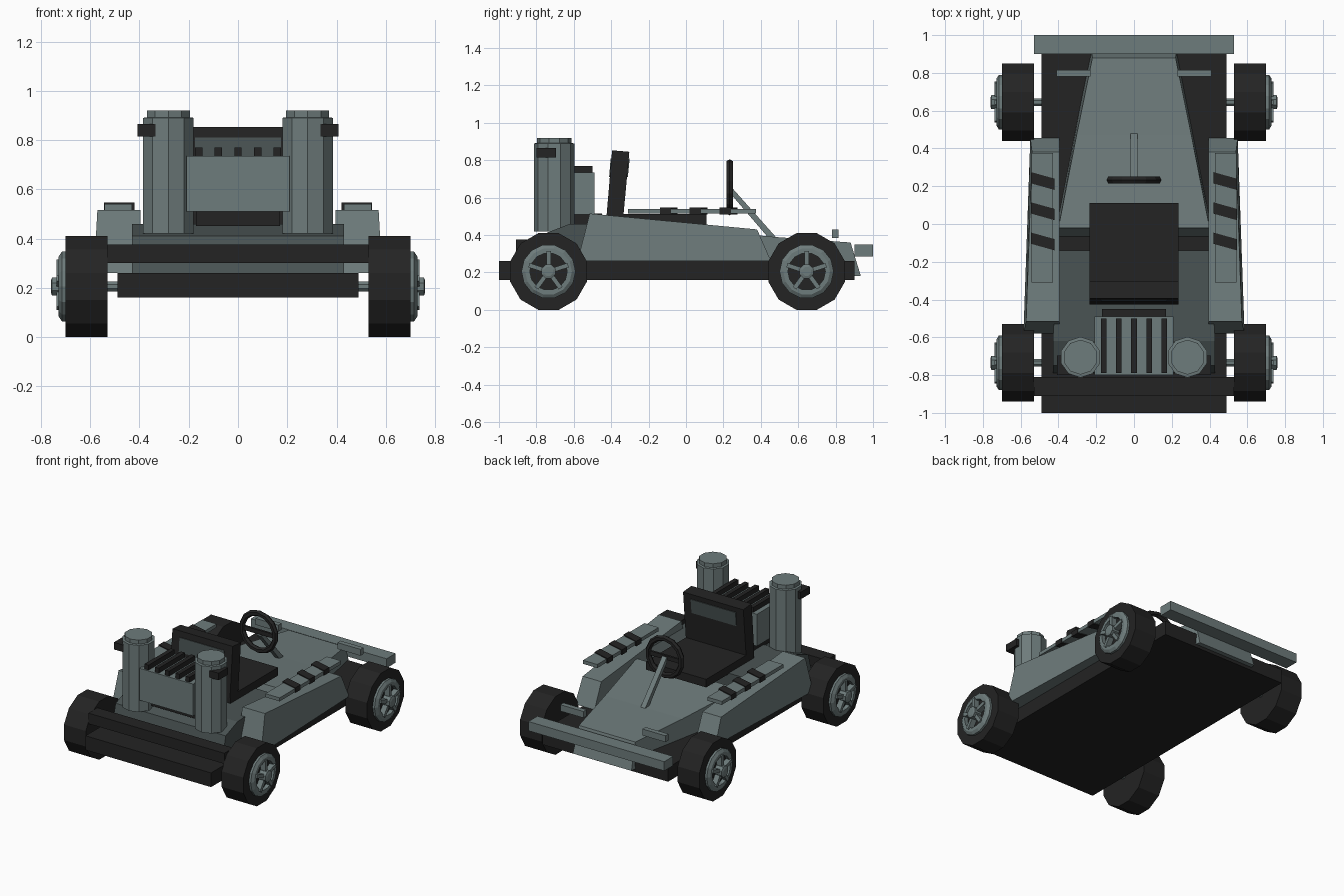
import bpy, bmesh, math
from mathutils import Matrix, Vector

if "Cube" in bpy.data.objects:
    bpy.data.objects.remove(bpy.data.objects["Cube"])


def material(name, rgb):
    m = bpy.data.materials.new(name)
    m.diffuse_color = (*rgb, 1)
    m.use_nodes = True
    m.node_tree.nodes["Principled BSDF"].inputs["Base Color"].default_value = m.diffuse_color
    return m


GREY = material("body grey", (0.155, 0.20, 0.20))
MID = material("dark grey", (0.068, 0.087, 0.087))
BLACK = material("black", (0.017, 0.017, 0.017))


def finish(name, bm, mat):
    bmesh.ops.recalc_face_normals(bm, faces=bm.faces)
    me = bpy.data.meshes.new(name)
    bm.to_mesh(me)
    bm.free()
    me.materials.append(mat)
    ob = bpy.data.objects.new(name, me)
    bpy.context.collection.objects.link(ob)
    return ob


def box(name, x, y, z, mat, rot=None):
    """Box from (min, max) ranges, optionally turned about its own centre."""
    bm = bmesh.new()
    bmesh.ops.create_cube(bm, size=1)
    c = Vector([(a + b) / 2 for a, b in (x, y, z)])
    s = Matrix.Diagonal([b - a for a, b in (x, y, z)] + [1])
    bm.transform(Matrix.Translation(c) @ (rot or Matrix()) @ s)
    return finish(name, bm, mat)


def prism(name, profile, left, right, mat):
    """Side profile (y, z) spanned between x = left(y, z) and x = right(y, z)."""
    bm = bmesh.new()
    a = [bm.verts.new((left(y, z), y, z)) for y, z in profile]
    b = [bm.verts.new((right(y, z), y, z)) for y, z in profile]
    bm.faces.new(a)
    bm.faces.new(b[::-1])
    n = len(a)
    for i in range(n):
        j = (i + 1) % n
        bm.faces.new((a[i], b[i], b[j], a[j]))
    return finish(name, bm, mat)


def lathe(name, profile, n, matrix, mat, closed=False):
    """Turn (radius, height) points about z; open profiles get end caps."""
    bm = bmesh.new()
    rings = []
    for r, h in profile:
        rings.append([bm.verts.new((r * math.cos(t), r * math.sin(t), h))
                      for t in [math.tau * (k + 0.5) / n for k in range(n)]])
    m = len(rings)
    for i in range(m if closed else m - 1):
        a, b = rings[i], rings[(i + 1) % m]
        for k in range(n):
            l = (k + 1) % n
            bm.faces.new((a[k], a[l], b[l], b[k]))
    if not closed:
        bm.faces.new(rings[0])
        bm.faces.new(rings[-1])
    bm.transform(matrix)
    return finish(name, bm, mat)


# Chassis: floor, rear bumper, front wing
box("floor", (-0.49, 0.49), (-1.0, 0.9), (0.16, 0.26), BLACK)
box("rear_bumper", (-0.53, 0.53), (-0.91, -0.81), (0.30, 0.375), BLACK)
box("front_wing", (-0.53, 0.53), (0.90, 1.0), (0.285, 0.35), GREY)

# Nose cone, narrowing forward and slightly wider at its foot
nose_w = lambda y, z: 0.40 - 0.18 * max(y, 0) / 0.88 + (0.02 if z < 0.3 else 0)
prism("nose", [(-0.07, 0.25), (-0.02, 0.44), (0.47, 0.39), (0.88, 0.36), (0.935, 0.18)],
      lambda y, z: -nose_w(y, z), nose_w, GREY)

# Rear deck under seat and engine
deck_w = lambda y, z: 0.40 if y > -0.55 else 0.43
prism("rear_deck", [(-0.14, 0.26), (-0.14, 0.46), (-0.62, 0.46), (-0.75, 0.41), (-0.79, 0.26)],
      lambda y, z: -deck_w(y, z), deck_w, MID)

# Seat
box("seat_cushion", (-0.235, 0.235), (-0.42, 0.11), (0.455, 0.512), BLACK)
prism("seat_back", [(-0.425, 0.50), (-0.335, 0.50), (-0.303, 0.845), (-0.395, 0.853)],
      lambda y, z: -0.235, lambda y, z: 0.235, BLACK)
prism("seat_panel", [(-0.411, 0.71), (-0.311, 0.71), (-0.301, 0.81), (-0.403, 0.81)],
      lambda y, z: -0.175, lambda y, z: 0.175, MID)

# Steering wheel and column
tube = [(0.13 + 0.02 * math.cos(math.tau * k / 6), 0.02 * math.sin(math.tau * k / 6))
        for k in range(6)]
lathe("steering_wheel", tube, 14,
      Matrix.Translation((0, 0.233, 0.655)) @ Matrix.Rotation(math.pi / 2, 4, 'X'), BLACK, True)
box("steering_spoke", (-0.125, 0.125), (0.225, 0.24), (0.64, 0.67), BLACK)
prism("steering_column", [(0.235, 0.625), (0.235, 0.665), (0.48, 0.39), (0.445, 0.38)],
      lambda y, z: -0.018, lambda y, z: 0.018, GREY)

# Engine block with cooling fins
box("engine_block", (-0.21, 0.21), (-0.80, -0.49), (0.51, 0.735), GREY)
box("engine_mount", (-0.17, 0.17), (-0.72, -0.45), (0.45, 0.515), BLACK)
for i in range(5):
    x = -0.16 + 0.08 * i
    box(f"engine_fin_{i + 1}", (x - 0.015, x + 0.015), (-0.79, -0.50), (0.73, 0.77), BLACK)

for s, side in ((-1, "left"), (1, "right")):
    def span(a, b):
        return tuple(sorted((s * a, s * b)))

    # Side pod with top plate and slanted stripes
    prism(f"side_pod_{side}", [(-0.58, 0.26), (-0.515, 0.515), (0.38, 0.43), (0.455, 0.26)],
          lambda y, z: s * 0.395,
          lambda y, z: s * (0.565 - 0.035 * y - (0.012 if z > 0.3 else 0)), GREY)
    box(f"pod_plate_{side}", span(0.43, 0.542), (-0.31, 0.375), (0.515, 0.54), GREY)
    for i in range(3):
        y = -0.095 + 0.16 * i
        prism_top = [(0.42, y + 0.05), (0.42, y - 0.01), (0.545, y - 0.045), (0.545, y + 0.015)]
        if s < 0:  # both sides slant the same way
            prism_top = [(0.965 - x, yy) for x, yy in prism_top]
        bm = bmesh.new()
        f = bm.faces.new([bm.verts.new((s * x, yy, 0.51)) for x, yy in prism_top])
        up = bmesh.ops.extrude_face_region(bm, geom=[f])["geom"]
        bmesh.ops.translate(bm, vec=(0, 0, 0.036),
                            verts=[v for v in up if isinstance(v, bmesh.types.BMVert)])
        finish(f"pod_stripe_{side}_{i + 1}", bm, BLACK)

    # Exhaust stack and its clamp
    lathe(f"exhaust_{side}", [(0.108, 0.42), (0.108, 0.89), (0.092, 0.892), (0.092, 0.92)],
          10, Matrix.Translation((s * 0.283, -0.705, 0)), GREY)
    box(f"exhaust_clamp_{side}", span(0.335, 0.408), (-0.80, -0.695), (0.815, 0.865), BLACK)

    # Small bar beside the nose
    box(f"nose_bar_{side}", span(0.23, 0.41), (0.78, 0.815), (0.385, 0.43), GREY)

    # Wheels, built along +x (or -x) from the car's centre line
    for yc, end in ((-0.735, "rear"), (0.645, "front")):
        at = Matrix.Translation((0, yc, 0.205)) @ Matrix.Rotation(s * math.pi / 2, 4, 'Y')
        tag = f"{end}_{side}"
        lathe(f"axle_{tag}", [(0.022, 0.30), (0.022, 0.55)], 8, at, GREY)
        lathe(f"tyre_{tag}", [(0.212, 0.53), (0.212, 0.70)], 12, at, BLACK)
        lathe(f"rim_{tag}", [(0.145, 0.695), (0.145, 0.715), (0.125, 0.728),
                             (0.10, 0.728), (0.10, 0.695)], 14, at, GREY, True)
        lathe(f"hub_{tag}", [(0.04, 0.695), (0.04, 0.755), (0.025, 0.76)], 8, at, GREY)
        for k in range(5):
            ob = box(f"spoke_{tag}_{k + 1}", (0.02, 0.11), (-0.012, 0.012), (0.695, 0.738), GREY)
            # first spoke points upward
            ob.data.transform(at @ Matrix.Rotation(math.pi * (s > 0) + k * math.tau / 5, 4, 'Z'))
